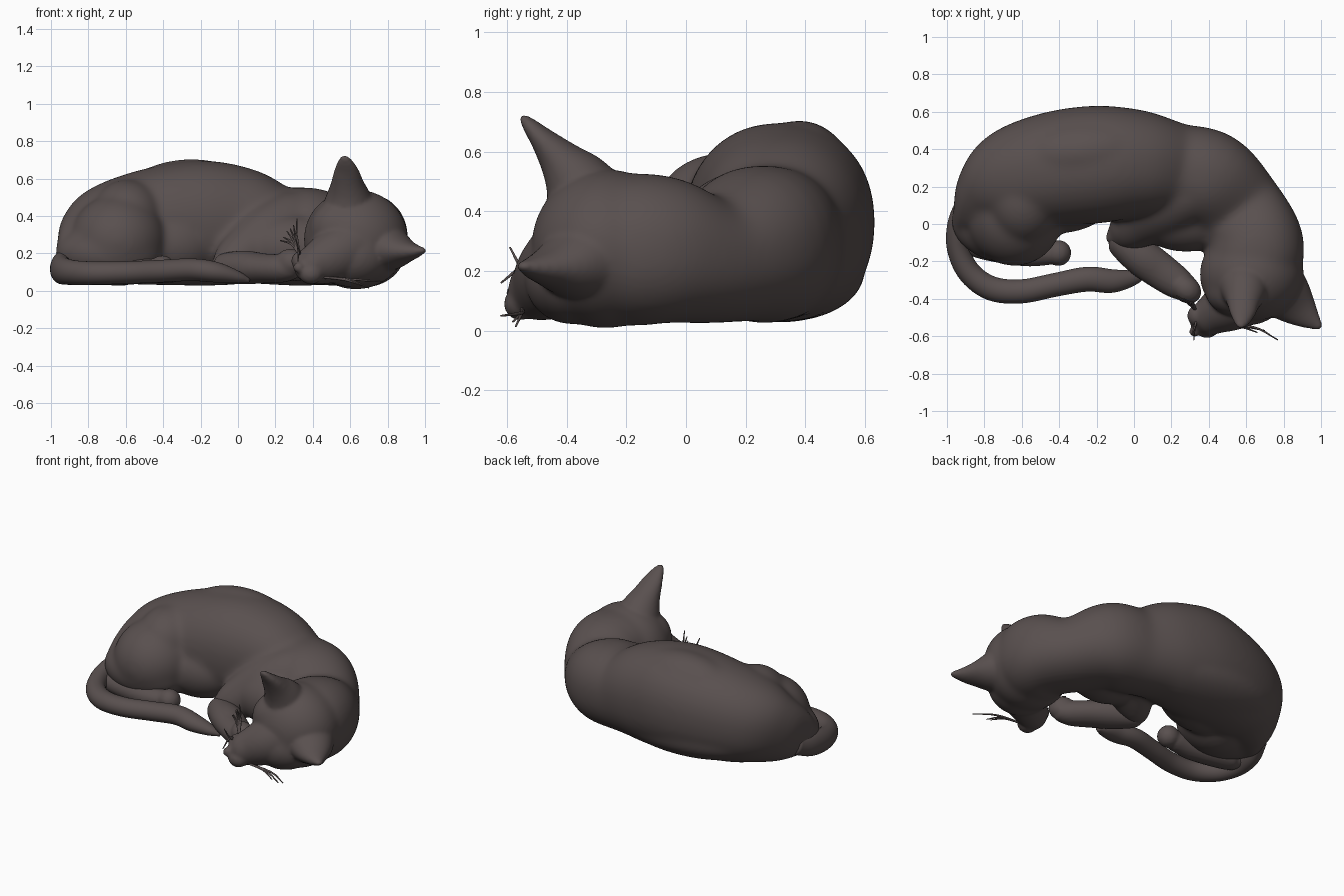
import bpy, bmesh, math, random
from mathutils import Vector, Matrix

random.seed(4)
fur = bpy.data.materials.new("dark_brown_grey")
fur.diffuse_color = (0.1, 0.08, 0.078, 1)


def spline(pts, steps):
    """Catmull-Rom through (x, y, z, half width, half height) points."""
    p = [Vector(q) for q in pts]
    p = [p[0] * 2 - p[1]] + p + [p[-1] * 2 - p[-2]]
    out = []
    for i in range(1, len(p) - 2):
        a, b, c, d = p[i - 1:i + 3]
        for s in range(steps):
            t = s / steps
            out.append(0.5 * (b * 2 + (c - a) * t + (a * 2 - b * 5 + c * 4 - d) * t * t
                              + (b * 3 - a - c * 3 + d) * t ** 3))
    return out + [p[-2]]


def loft(bm, pts, steps=6, sides=32, power=2.0):
    """Closed tube of (super)elliptic rings along a path."""
    path = spline(pts, steps)
    pos = [Vector(q[:3]) for q in path]
    rings = []
    for i, q in enumerate(path):
        t = (pos[min(i + 1, len(pos) - 1)] - pos[max(i - 1, 0)]).normalized()
        side = t.cross(Vector((0, 0, 1))).normalized()
        up = side.cross(t)
        w, h = max(q[3], 0.002), max(q[4], 0.002)
        ring = []
        for k in range(sides):
            c, s = math.cos(math.tau * k / sides), math.sin(math.tau * k / sides)
            u = math.copysign(abs(c) ** (2 / power), c) * w
            v = math.copysign(abs(s) ** (2 / power), s) * h
            ring.append(bm.verts.new(pos[i] + side * u + up * v))
        rings.append(ring)
    faces = [bm.faces.new((a[k], a[(k + 1) % sides], b[(k + 1) % sides], b[k]))
             for a, b in zip(rings, rings[1:]) for k in range(sides)]
    faces += [bm.faces.new(rings[0][::-1]), bm.faces.new(rings[-1])]
    bmesh.ops.recalc_face_normals(bm, faces=faces)


def ball(bm, centre, radii, turn=0):
    """Ellipsoid, turned about z by degrees."""
    m = (Matrix.Translation(centre) @ Matrix.Rotation(math.radians(turn), 4, 'Z')
         @ Matrix.Diagonal((*radii, 1)))
    bmesh.ops.create_uvsphere(bm, u_segments=40, v_segments=24, radius=1, matrix=m)


def finish(bm, name, voxel=0, smooth=3):
    """Turn a bmesh into an object; fuse its pieces when voxel is set."""
    for v in bm.verts:
        v.co.z = max(v.co.z, 0.005)
    me = bpy.data.meshes.new(name)
    bm.to_mesh(me)
    bm.free()
    me.materials.append(fur)
    ob = bpy.data.objects.new(name, me)
    bpy.context.collection.objects.link(ob)
    bpy.context.view_layer.objects.active = ob
    if voxel:
        r = ob.modifiers.new("fuse", 'REMESH')
        r.mode, r.voxel_size = 'VOXEL', voxel
        s = ob.modifiers.new("soften", 'SMOOTH')
        s.factor, s.iterations = 0.5, smooth
        for n in ("fuse", "soften"):
            bpy.ops.object.modifier_apply(modifier=n)
    for f in ob.data.polygons:
        f.use_smooth = True
    return ob


# Torso curling round into the neck
bm = bmesh.new()
loft(bm, [(-0.93, -0.03, 0.15, 0.04, 0.08), (-0.89, 0.05, 0.19, 0.08, 0.15),
          (-0.80, 0.16, 0.25, 0.175, 0.22), (-0.67, 0.235, 0.305, 0.265, 0.275),
          (-0.45, 0.29, 0.343, 0.305, 0.315), (-0.20, 0.318, 0.362, 0.315, 0.335),
          (0.02, 0.32, 0.342, 0.29, 0.315), (0.22, 0.285, 0.295, 0.255, 0.265),
          (0.40, 0.235, 0.285, 0.265, 0.262), (0.55, 0.08, 0.24, 0.25, 0.215),
          (0.65, -0.08, 0.268, 0.25, 0.25), (0.65, -0.18, 0.272, 0.255, 0.255),
          (0.645, -0.26, 0.275, 0.22, 0.24)], power=2.2)
ball(bm, (-0.25, 0.38, 0.45), (0.40, 0.20, 0.255), 4)   # raised back
ball(bm, (-0.25, 0.33, 0.20), (0.55, 0.27, 0.17))       # flat belly
ball(bm, (-0.40, 0.16, 0.24), (0.30, 0.21, 0.20))       # flank
# Haunch and hip
ball(bm, (-0.59, 0.12, 0.39), (0.20, 0.23, 0.205))
ball(bm, (-0.64, 0.04, 0.27), (0.26, 0.265, 0.245))
ball(bm, (-0.69, 0.0, 0.20), (0.29, 0.21, 0.16), -8)
# Chest, shoulder and upper front leg
ball(bm, (0.28, 0.03, 0.23), (0.27, 0.18, 0.18))
loft(bm, [(0.42, 0.27, 0.39, 0.05, 0.05), (0.34, 0.21, 0.37, 0.17, 0.17),
          (0.18, 0.11, 0.30, 0.18, 0.18), (0.02, 0.0, 0.19, 0.135, 0.135),
          (-0.08, -0.06, 0.13, 0.09, 0.09), (-0.15, -0.09, 0.12, 0.02, 0.03)])
# Skull lying on its cheek
ball(bm, (0.63, -0.27, 0.275), (0.28, 0.25, 0.268))
ball(bm, (0.60, -0.38, 0.18), (0.21, 0.165, 0.16))
ball(bm, (0.55, -0.36, 0.33), (0.17, 0.135, 0.16))
base = finish(bm, "body_base", 0.014, 22)

# Muzzle, nose and ears fused onto the softened body
bm = bmesh.new()
bm.from_mesh(base.data)
bpy.data.objects.remove(base)
loft(bm, [(0.64, -0.34, 0.25, 0.18, 0.18), (0.52, -0.425, 0.19, 0.15, 0.15),
          (0.42, -0.485, 0.145, 0.11, 0.115), (0.36, -0.525, 0.125, 0.085, 0.085),
          (0.315, -0.555, 0.12, 0.03, 0.035)])
ball(bm, (0.34, -0.49, 0.16), (0.055, 0.06, 0.055))    # upper whisker pad
ball(bm, (0.39, -0.555, 0.09), (0.065, 0.055, 0.055))  # lower whisker pad
ball(bm, (0.325, -0.575, 0.125), (0.03, 0.03, 0.03))   # nose
loft(bm, [(0.59, -0.29, 0.36, 0.17, 0.16), (0.59, -0.36, 0.49, 0.125, 0.12),
          (0.585, -0.42, 0.57, 0.09, 0.075), (0.58, -0.48, 0.64, 0.067, 0.043),
          (0.573, -0.525, 0.69, 0.042, 0.025), (0.568, -0.553, 0.722, 0.016, 0.01)])
loft(bm, [(0.75, -0.32, 0.24, 0.17, 0.16), (0.83, -0.40, 0.22, 0.135, 0.11),
          (0.89, -0.46, 0.213, 0.098, 0.066), (0.945, -0.51, 0.212, 0.058, 0.038),
          (1.0, -0.555, 0.217, 0.016, 0.012)])
finish(bm, "body_and_head", 0.011, 6)

# Folded front leg with paw under the chin
bm = bmesh.new()
loft(bm, [(-0.14, -0.06, 0.12, 0.02, 0.02), (-0.09, -0.08, 0.12, 0.075, 0.075),
          (0.03, -0.17, 0.125, 0.10, 0.09), (0.14, -0.25, 0.12, 0.098, 0.08),
          (0.24, -0.32, 0.12, 0.085, 0.075), (0.31, -0.36, 0.13, 0.06, 0.06)])
ball(bm, (0.28, -0.35, 0.15), (0.085, 0.07, 0.075), -35)
finish(bm, "front_leg", 0.012, 4)

# Hind foot poking out from below the haunch
bm = bmesh.new()
loft(bm, [(-0.92, -0.06, 0.09, 0.03, 0.03), (-0.85, -0.10, 0.10, 0.075, 0.065),
          (-0.60, -0.15, 0.10, 0.075, 0.068), (-0.45, -0.155, 0.11, 0.065, 0.062)])
ball(bm, (-0.405, -0.155, 0.12), (0.07, 0.07, 0.07))
finish(bm, "hind_foot", 0.012, 4)

# Tail wrapped along the front
bm = bmesh.new()
loft(bm, [(-0.90, 0.12, 0.16, 0.05, 0.07), (-0.935, 0.0, 0.13, 0.062, 0.085),
          (-0.94, -0.13, 0.11, 0.06, 0.075), (-0.88, -0.26, 0.098, 0.062, 0.066),
          (-0.76, -0.345, 0.095, 0.065, 0.062), (-0.60, -0.36, 0.098, 0.064, 0.06),
          (-0.42, -0.325, 0.105, 0.063, 0.06), (-0.25, -0.295, 0.113, 0.066, 0.06),
          (-0.12, -0.305, 0.10, 0.063, 0.055), (-0.01, -0.29, 0.075, 0.042, 0.035),
          (0.06, -0.275, 0.055, 0.012, 0.012)])
finish(bm, "tail")

# Whiskers: an upper tuft and a lower spray
bm = bmesh.new()
for i in range(6):
    j = random.uniform(-0.02, 0.02)
    tip = (0.225 + 0.018 * i, -0.37 - 0.012 * i + j, 0.28 + 0.022 * i + j)
    mid = (0.285 + 0.006 * i, -0.42, 0.25 + 0.008 * i)
    loft(bm, [(0.33, -0.46, 0.19, 0.007, 0.007), (*mid, 0.006, 0.006),
              (*tip, 0.003, 0.003)], 4, 8)
for x, y, z in [(0.77, -0.62, 0.05), (0.70, -0.57, 0.015), (0.66, -0.58, 0.03)]:
    loft(bm, [(0.42, -0.55, 0.075, 0.006, 0.006), (x * 0.6 + 0.17, -0.55, 0.06, 0.006, 0.006),
              (x, y, z, 0.003, 0.003)], 4, 8)
for x, y, z in [(0.31, -0.59, 0.28), (0.32, -0.62, 0.16)]:
    loft(bm, [(0.34, -0.50, 0.18, 0.006, 0.006), (0.325, -0.55, 0.21, 0.006, 0.006),
              (x, y, z, 0.003, 0.003)], 4, 8)
finish(bm, "whiskers")
